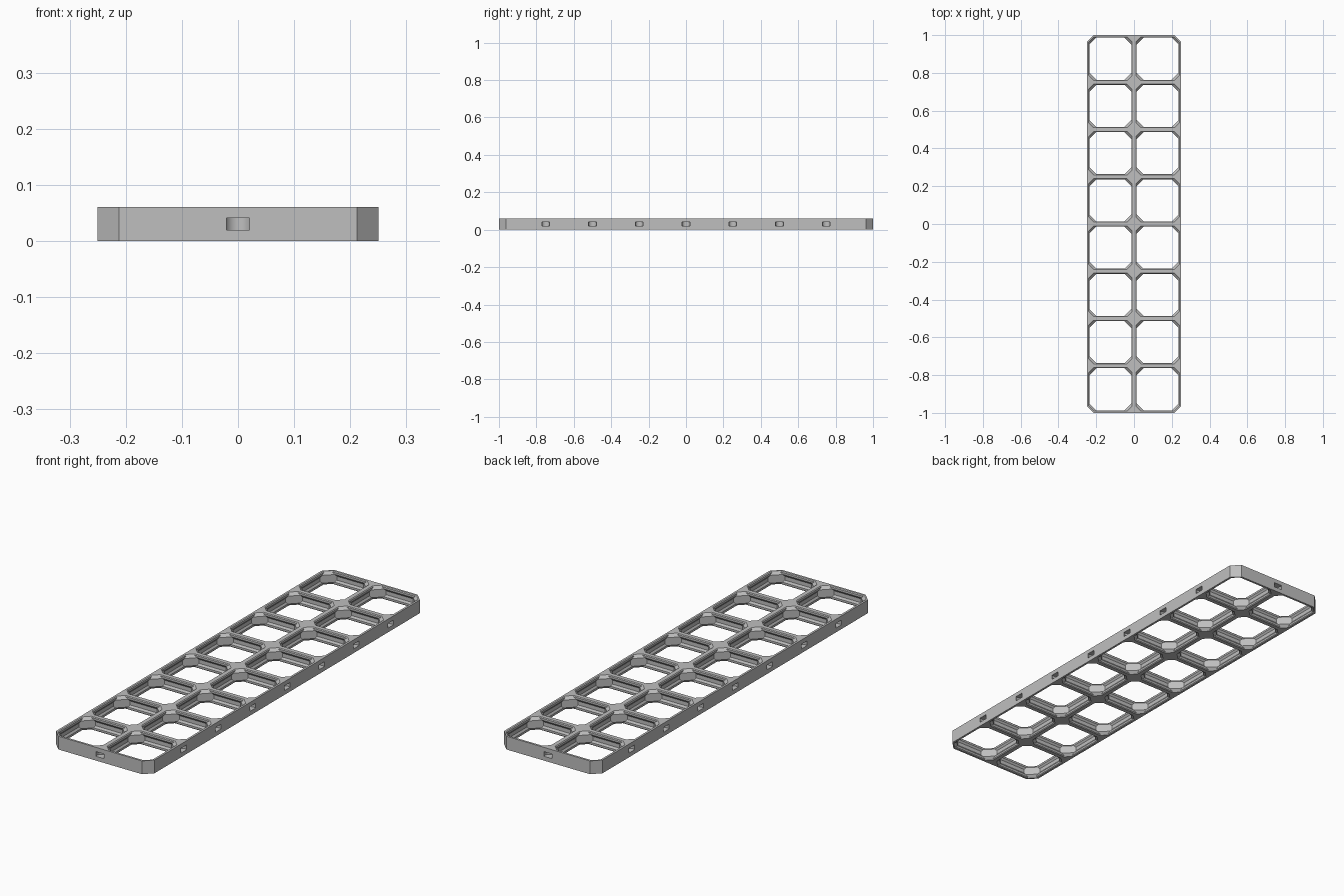
import bpy, bmesh, math
from mathutils import Matrix, Vector

if "Cube" in bpy.data.objects:
    bpy.data.objects.remove(bpy.data.objects["Cube"])

U = 1 / 112            # one design millimetre in scene units
TILE, THICK, CUT = 28.0, 6.8, 4.2
COLS, ROWS = 2, 8
# Opening profile: (height, wall half thickness, diagonal corner reach)
LEVELS = [(0, 1.1, 3.67), (0.4, 1.5, 4.07), (1.4, 1.5, 5.07), (2.4, 0.8, 5.07)]
LEVELS += [(THICK - z, w, d) for z, w, d in reversed(LEVELS)]


def octagon(w, c, z):
    """Square inset by w, with corners cut along x + y = c; two points per corner."""
    pts = []
    for i in range(4):
        rot = Matrix.Rotation(i * math.pi / 2, 3, 'Z')
        for x, y in ((w, c - w), (c - w, w)):
            pts.append(rot @ Vector((x - TILE / 2, y - TILE / 2, 0)) + Vector((0, 0, z)))
    return pts


grey = bpy.data.materials.new("mid grey")
grey.diffuse_color = (0.52, 0.52, 0.52, 1)
grey.use_nodes = True
grey.node_tree.nodes["Principled BSDF"].inputs["Base Color"].default_value = grey.diffuse_color

bm = bmesh.new()


def add_tile(col, row):
    centre = Vector(((col - (COLS - 1) / 2) * TILE, (row - (ROWS - 1) / 2) * TILE, 0))

    def verts(points):
        return [bm.verts.new((p + centre) * U) for p in points]

    # Opening walls
    rings = [verts(octagon(w, d * math.sqrt(2), z)) for z, w, d in LEVELS]
    for a, b in zip(rings, rings[1:]):
        for i in range(8):
            j = (i + 1) % 8
            bm.faces.new((a[j], a[i], b[i], b[j]))

    # Bottom and top faces around the opening
    edges = [verts(octagon(0, CUT, z)) for z in (0, THICK)]
    signs = [(-1, -1), (1, -1), (1, 1), (-1, 1)]
    board_corner = [(col == (0 if sx < 0 else COLS - 1)) and
                    (row == (0 if sy < 0 else ROWS - 1)) for sx, sy in signs]
    for ring, edge, z in ((rings[0], edges[0], 0), (rings[-1], edges[1], THICK)):
        for i, (sx, sy) in enumerate(signs):
            a, b, c = 2 * i, 2 * i + 1, (2 * i + 2) % 8
            tip = [] if board_corner[i] else verts(
                [Vector((sx * TILE / 2, sy * TILE / 2, z))])
            bm.faces.new([edge[a]] + tip + [edge[b], ring[b], ring[a]])
            bm.faces.new((edge[b], edge[c], ring[c], ring[b]))

    # Outer rim faces: front, right, back, left, plus the cut board corners
    outside = [row == 0, col == COLS - 1, row == ROWS - 1, col == 0]
    lo, hi = edges
    for i in range(4):
        a, b, c = 2 * i, 2 * i + 1, (2 * i + 2) % 8
        if board_corner[i]:
            bm.faces.new((lo[a], lo[b], hi[b], hi[a]))
        if outside[i]:
            bm.faces.new((lo[b], lo[c], hi[c], hi[b]))
            # Strips from the straight run to the tile corners
            for k, p in ((i, b), ((i + 1) % 4, c)):
                if not board_corner[k]:
                    sx, sy = signs[k]
                    t0, t1 = verts([Vector((sx * TILE / 2, sy * TILE / 2, z))
                                    for z in (0, THICK)])
                    bm.faces.new((lo[p], t0, t1, hi[p]))


for col in range(COLS):
    for row in range(ROWS):
        add_tile(col, row)
bmesh.ops.remove_doubles(bm, verts=bm.verts, dist=1e-5)
bmesh.ops.recalc_face_normals(bm, faces=bm.faces)


def to_object(name, mesh_data):
    mesh = bpy.data.meshes.new(name)
    mesh_data.to_mesh(mesh)
    mesh_data.free()
    mesh.materials.append(grey)
    ob = bpy.data.objects.new(name, mesh)
    bpy.context.collection.objects.link(ob)
    return ob


board = to_object("grid_board", bm)

# Round connector pockets where tile seams meet the rim
half_x, half_y = COLS * TILE / 2, ROWS * TILE / 2
spots = [(0, s * (half_y - 1.25)) for s in (-1, 1)]
spots += [(s * (half_x - 1.25), k * TILE) for s in (-1, 1) for k in range(-3, 4)]
cb = bmesh.new()
for x, y in spots:
    bmesh.ops.create_cone(cb, cap_ends=True, segments=40, radius1=2.6 * U,
                          radius2=2.6 * U, depth=2.4 * U,
                          matrix=Matrix.Translation(Vector((x, y, THICK / 2)) * U))
cutter = to_object("pocket_cutter", cb)
cutter.hide_render = True

cut = board.modifiers.new("connector_pockets", 'BOOLEAN')
cut.operation = 'DIFFERENCE'
cut.solver = 'EXACT'
cut.object = cutter
bpy.context.view_layer.objects.active = board
board.select_set(True)
bpy.ops.object.modifier_apply(modifier=cut.name)
bpy.data.objects.remove(cutter)
bpy.ops.object.shade_smooth_by_angle(angle=math.radians(20))
